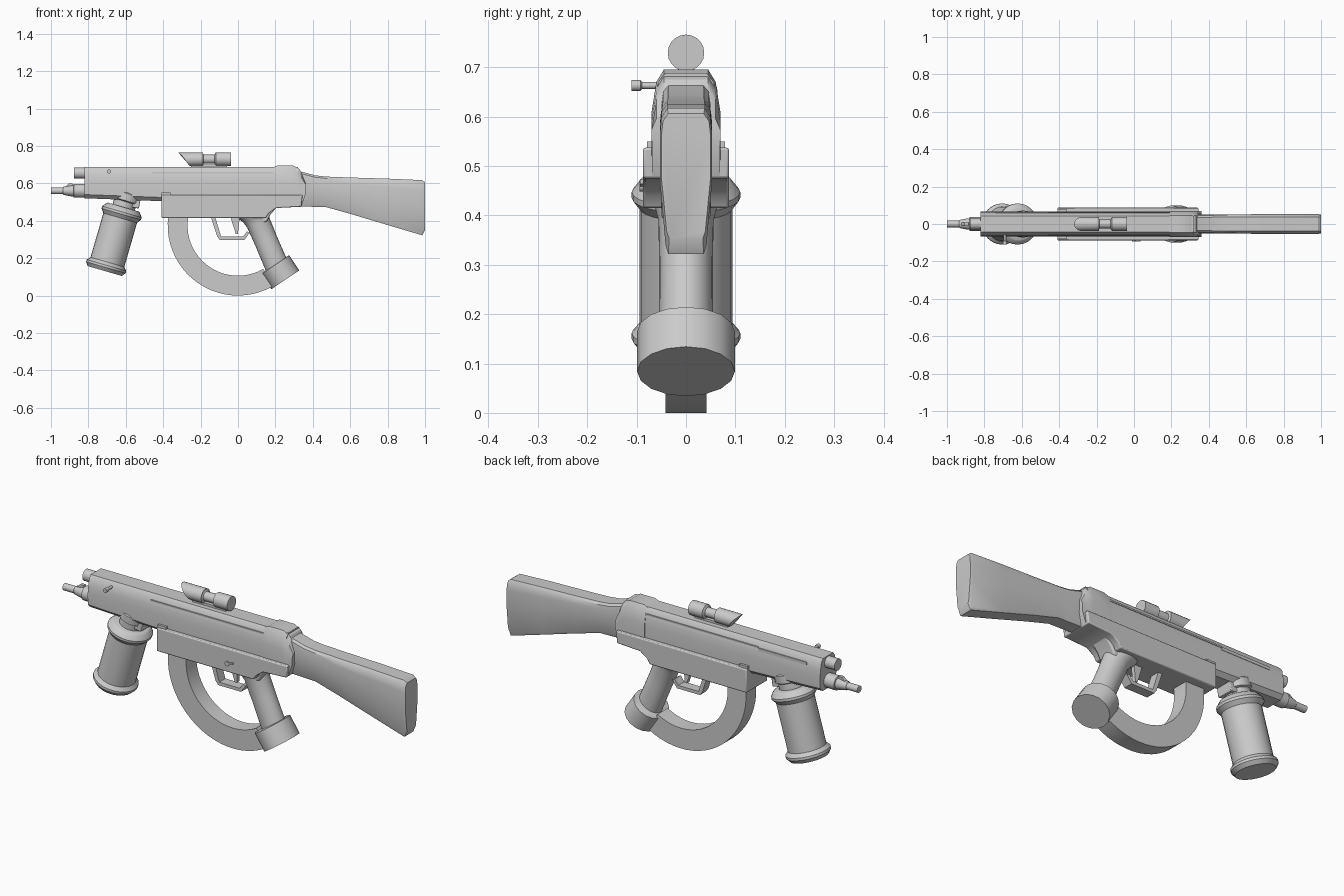
import bpy, bmesh
from math import sin, cos, pi, radians
from mathutils import Vector


def loft(name, rings, bevel=0.0):
    """Skin a list of equal-length closed sections and cap both ends."""
    bm = bmesh.new()
    vs = [[bm.verts.new(p) for p in r] for r in rings]
    n = len(rings[0])
    for a, b in zip(vs, vs[1:]):
        for i in range(n):
            j = (i + 1) % n
            bm.faces.new((a[i], a[j], b[j], b[i]))
    bm.faces.new(vs[0][::-1])
    bm.faces.new(vs[-1])
    bmesh.ops.recalc_face_normals(bm, faces=bm.faces)
    me = bpy.data.meshes.new(name)
    bm.to_mesh(me)
    bm.free()
    ob = bpy.data.objects.new(name, me)
    bpy.context.collection.objects.link(ob)
    if bevel:
        m = ob.modifiers.new("bevel", 'BEVEL')
        m.width, m.segments, m.angle_limit = bevel, 2, radians(40)
    bpy.ops.object.select_all(action='DESELECT')
    ob.select_set(True)
    bpy.context.view_layer.objects.active = ob
    bpy.ops.object.shade_smooth_by_angle(angle=radians(32))
    return ob


def prism(name, profile, half, bevel=0.0, y=0.0):
    """Extrude an x-z profile across y."""
    return loft(name, [[(x, y + s * half, z) for x, z in profile] for s in (-1, 1)], bevel)


def turned(name, start, end, profile, sides=24, squash=1.0):
    """Turn (fraction along axis, radius) pairs around the line start-end."""
    a, b = Vector(start), Vector(end)
    d = (b - a).normalized()
    u = Vector((1, 0, 0)) if abs(d.y) > 0.9 else Vector((0, 1, 0))
    v = d.cross(u)
    return loft(name, [[a.lerp(b, t) + r * (u * cos(k) * squash + v * sin(k))
                        for k in (2 * pi * i / sides for i in range(sides))]
                       for t, r in profile])


def mirrored(half_section):
    """Full y-z section from its +y half, listed bottom to top."""
    return half_section + [(-y, z) for y, z in reversed(half_section)]


# receiver: faceted long housing, slightly rising underside at the muzzle
def receiver_section(x, bottom):
    half = [(0.045, bottom), (0.066, bottom + 0.02), (0.067, 0.60),
            (0.063, 0.635), (0.056, 0.67), (0.042, 0.688)]
    return [(x, y, z) for y, z in mirrored(half)]


loft("receiver", [receiver_section(-0.82, 0.52), receiver_section(-0.42, 0.505),
                  receiver_section(0.32, 0.50)])

# rear receiver cap, tapered towards the top
cap = []
for x, top, bottom in ((0.19, 0.686, 0.52), (0.21, 0.695, 0.52), (0.295, 0.695, 0.52),
                       (0.33, 0.675, 0.50), (0.34, 0.655, 0.48), (0.36, 0.605, 0.54)):
    h = top - bottom
    cap.append([(x, y, bottom + f * h) for y, f in
                mirrored([(0.069, 0), (0.07, 0.5), (0.06, 0.86), (0.045, 1)])])
loft("receiver_cap", cap)

# lower housing with stepped rear underside
prism("lower_housing", [(-0.41, 0.537), (-0.41, 0.415), (0.15, 0.415), (0.165, 0.44),
                        (0.205, 0.468), (0.338, 0.475), (0.345, 0.537)], 0.087, 0.005)

# side rails and slots
for s, side in ((-1, "front"), (1, "back")):
    prism(side + "_rail", [(-0.46, 0.652), (0.19, 0.652), (0.19, 0.660), (-0.46, 0.660)],
          0.003, y=s * 0.0595)
    prism(side + "_lug", [(-0.41, 0.53), (-0.36, 0.53), (-0.36, 0.55), (-0.41, 0.55)],
          0.008, y=s * 0.071)
prism("bolt_slot", [(-0.74, 0.64), (-0.46, 0.64), (-0.46, 0.655), (-0.74, 0.655)],
      0.003, y=0.061)

# shoulder stock: rounded top, tapering underside
stock = []
for x, top, bot, w in ((0.30, 0.672, 0.478, 0.048), (0.36, 0.657, 0.476, 0.05),
                       (0.41, 0.643, 0.474, 0.05), (0.47, 0.636, 0.473, 0.051),
                       (0.60, 0.631, 0.437, 0.052), (0.80, 0.625, 0.377, 0.053),
                       (0.985, 0.617, 0.322, 0.053), (1.0, 0.606, 0.352, 0.05)):
    h = top - bot
    stock.append([(x, y * w, bot + f * h) for y, f in mirrored(
        [(0.68, 0), (0.78, 0.06), (1, 0.5), (1, 0.82), (0.93, 0.94), (0.72, 1)])])
loft("stock", stock)

# pistol grip with flared top and round end cap
turned("grip", (0.085, 0, 0.445), (0.215, 0, 0.14),
       [(0, 0.09), (0.08, 0.074), (0.18, 0.065), (0.5, 0.063), (1, 0.064)], 24, 0.86)
turned("grip_end", (0.198, 0, 0.166), (0.253, 0, 0.084),
       [(0, 0.087), (0.02, 0.09), (1, 0.09)], 16, 1.1)
prism("grip_tang", [(0.08, 0.43), (0.10, 0.38), (0.155, 0.395), (0.175, 0.435),
                    (0.21, 0.475), (0.10, 0.48)], 0.05, 0.008)

# curved bow running from lower housing to grip end
bow = []
for i in range(23):
    a = radians(172 + i * (300 - 172) / 22)
    bow.append([(r * cos(a) + dx, y, 0.376 + r * sin(a)) for r, y, dx in
                ((0.376, -0.042, 0), (0.376, 0.042, 0), (0.270, 0.042, 0), (0.270, -0.042, 0))])
loft("bow", bow)

# trigger guard and trigger
prism("trigger_guard", [(-0.145, 0.42), (-0.112, 0.318), (-0.098, 0.298), (0.035, 0.298),
                        (0.062, 0.335), (0.048, 0.343), (0.027, 0.315), (-0.09, 0.315),
                        (-0.122, 0.42)], 0.025)
prism("trigger", [(-0.04, 0.42), (-0.025, 0.37), (-0.012, 0.33), (0.0, 0.33),
                  (0.003, 0.37), (0.01, 0.42)], 0.010)

# front canister grip with biconical rims and its mount
turned("canister", (-0.613, 0, 0.473), (-0.712, 0, 0.131),
       [(0, 0.085), (0.01, 0.092), (0.075, 0.110), (0.11, 0.110), (0.17, 0.094),
        (0.86, 0.094), (0.91, 0.110), (0.945, 0.110), (1, 0.095)], 24)
turned("canister_neck", (-0.583, 0, 0.565), (-0.615, 0, 0.46),
       [(0, 0.05), (0.2, 0.072), (0.55, 0.072), (0.6, 0.062), (1, 0.062)], 20)
prism("canister_mount", [(-0.65, 0.52), (-0.64, 0.485), (-0.53, 0.465), (-0.52, 0.52)],
      0.045, 0.004)

# barrel, front sight and upper tube
turned("barrel", (-1.0, 0, 0.56), (-0.80, 0, 0.56),
       [(0, 0.018), (0.32, 0.018), (0.34, 0.022), (0.55, 0.030), (0.60, 0.030),
        (0.61, 0.037), (1, 0.037)], 16)
prism("front_sight", [(-0.935, 0.57), (-0.905, 0.60), (-0.885, 0.60), (-0.875, 0.57)], 0.009)
turned("upper_tube", (-0.877, 0, 0.655), (-0.80, 0, 0.655), [(0, 0.03), (1, 0.03)], 16)

# scope: eyepiece, waist, and objective with a slanted hood
turned("scope_body", (-0.20, 0, 0.729), (-0.037, 0, 0.729),
       [(0, 0.034), (0.06, 0.034), (0.10, 0.024), (0.46, 0.024), (0.50, 0.037), (1, 0.037)], 20)
circle = [(0.037 * cos(2 * pi * i / 20), 0.037 * sin(2 * pi * i / 20)) for i in range(20)]
loft("scope_hood", [[(-0.285 - 0.7 * z - 7 * max(z, 0) ** 2, y, 0.729 + z) for y, z in circle],
                    [(-0.187, y, 0.729 + z) for y, z in circle]])
prism("scope_mount", [(-0.25, 0.68), (-0.06, 0.68), (-0.06, 0.70), (-0.25, 0.70)], 0.016)

# cocking handle and fire selector on the front side
turned("cocking_handle", (-0.69, -0.05, 0.663), (-0.69, -0.11, 0.663),
       [(0, 0.007), (0.65, 0.007), (0.7, 0.011), (1, 0.011)], 12)
turned("selector_pivot", (0.0, -0.08, 0.46), (0.0, -0.094, 0.46), [(0, 0.012), (1, 0.012)], 12)
prism("selector_lever", [(-0.004, 0.466), (0.035, 0.474), (0.035, 0.464), (-0.004, 0.454)],
      0.003, y=-0.09)
